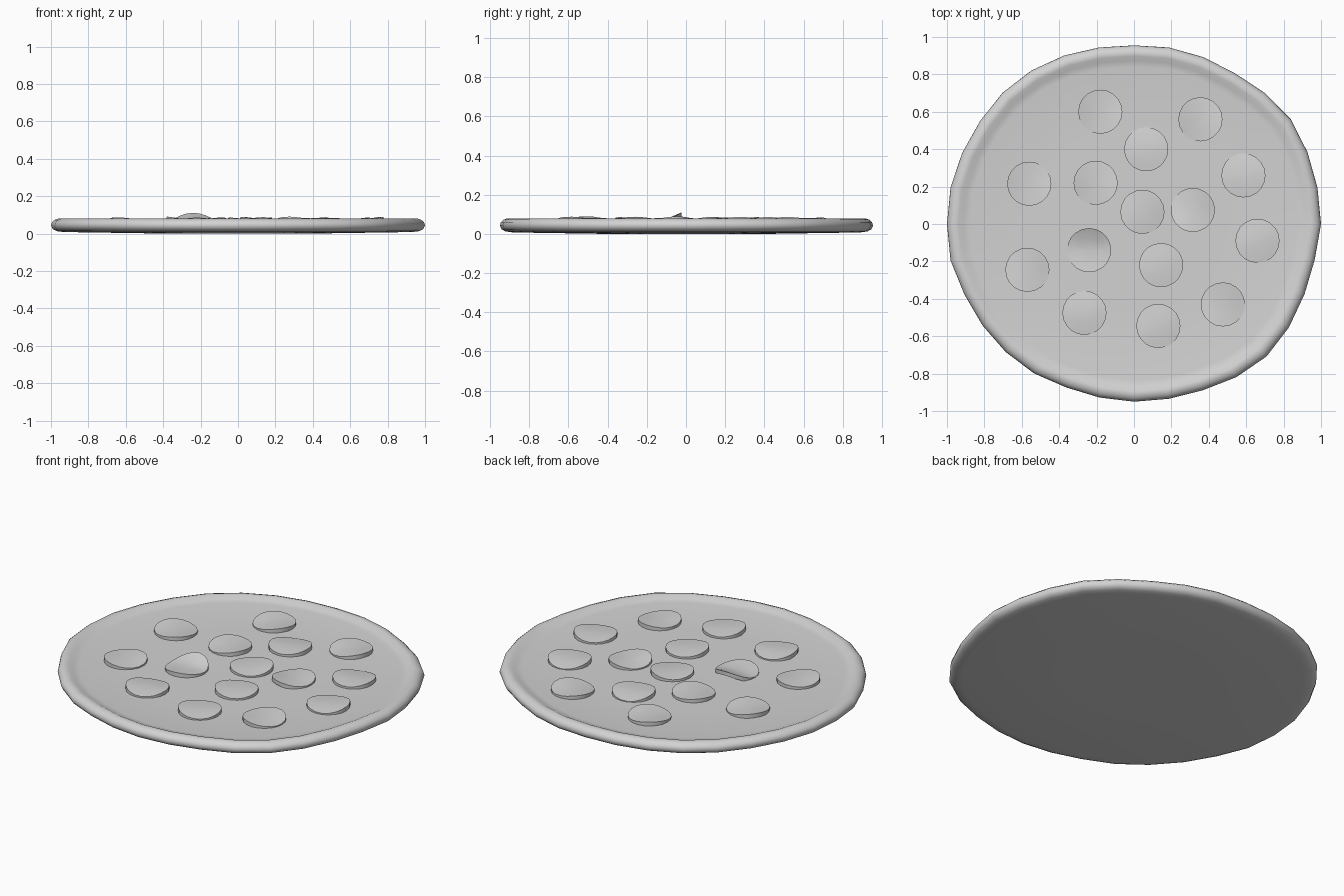
import bpy
import bmesh
import math
import random

cube = bpy.data.objects.get("Cube")
if cube:
    bpy.data.objects.remove(cube, do_unlink=True)

random.seed(4)

# Single plain grey
grey = bpy.data.materials.new("plain_grey")
grey.use_nodes = True
colour = (0.65, 0.65, 0.65, 1.0)
grey.diffuse_color = colour
shader = grey.node_tree.nodes["Principled BSDF"]
shader.inputs["Base Color"].default_value = colour


def finish(bm, name, angle):
    """Turn a bmesh into a smooth-shaded object with sharp edges kept."""
    bmesh.ops.recalc_face_normals(bm, faces=bm.faces)
    mesh = bpy.data.meshes.new(name)
    bm.to_mesh(mesh)
    bm.free()
    mesh.materials.append(grey)
    obj = bpy.data.objects.new(name, mesh)
    bpy.context.collection.objects.link(obj)
    bpy.ops.object.select_all(action="DESELECT")
    obj.select_set(True)
    bpy.context.view_layer.objects.active = obj
    bpy.ops.object.shade_smooth_by_angle(angle=math.radians(angle))
    return obj


def skin(bm, rings, start, end):
    """Bridge neighbouring rings and close both ends with a fan."""
    count = len(rings[0])
    for lower, upper in zip(rings, rings[1:]):
        for i in range(count):
            j = (i + 1) % count
            bm.faces.new((lower[i], lower[j], upper[j], upper[i]))
    for ring, point in ((rings[0], start), (rings[-1], end)):
        tip = bm.verts.new(point)
        for i in range(count):
            bm.faces.new((ring[i], ring[(i + 1) % count], tip))


def build_crust():
    # Hand-shaped outline: radius in percent at equal angles
    outline = [100, 100, 100.4, 100.8, 99, 97, 96.6, 96.2,
               95.5, 96.2, 97.5, 98.7, 99.3, 99, 99.4, 100,
               100, 100, 98.2, 97.5, 96.9, 96.1, 94.6, 94.6,
               95, 95.3, 96.2, 98.5, 100.2, 99.6, 98.6, 98.5]
    # Cross-section from the underside, round the rim, to the sunken top
    section = [(0.4, 0), (0.93, 0.008), (0.97, 0.013), (0.99, 0.023),
               (1, 0.042), (0.995, 0.06), (0.98, 0.073), (0.96, 0.08),
               (0.94, 0.078), (0.915, 0.066), (0.88, 0.061), (0.5, 0.06)]
    bm = bmesh.new()
    step = math.tau / len(outline)
    rings = []
    for scale, z in section:
        ring = []
        for i, percent in enumerate(outline):
            r = scale * percent / 100
            ring.append(bm.verts.new((r * math.cos(i * step),
                                      r * math.sin(i * step), z)))
        rings.append(ring)
    skin(bm, rings, (0, 0, 0), (0, 0, 0.06))
    return finish(bm, "crust_base", 50)


def build_slice(name, cx, cy, lift):
    # Thin round slab, bent like a saddle and tilted a little
    radius, sides = 0.118, 20
    turn = random.uniform(0, math.tau)
    lean = random.uniform(0, math.tau)
    bend = random.uniform(0.006, 0.010)

    def place(bm, share, angle, z):
        wave = bend * share ** 2 * math.cos(2 * angle + turn)
        wave += 0.004 * share * math.cos(angle - lean)
        # Curled edge towards the back
        wave += lift * max(0, share * math.sin(angle)) ** 2
        return bm.verts.new((cx + radius * share * math.cos(angle),
                             cy + radius * share * math.sin(angle), z + wave))

    bm = bmesh.new()
    bottom, top = 0.053, 0.077
    rings = []
    for share, z in ((0.55, bottom), (1, bottom), (1, top), (0.55, top)):
        rings.append([place(bm, share, math.tau * i / sides, z)
                      for i in range(sides)])
    skin(bm, rings, (cx, cy, bottom), (cx, cy, top))
    return finish(bm, name, 40)


build_crust()

# Scattered topping slices
centres = [(-0.18, 0.6), (0.355, 0.56), (0.065, 0.4), (-0.56, 0.215),
           (-0.205, 0.22), (0.585, 0.26), (0.045, 0.065), (0.315, 0.075),
           (0.66, -0.09), (-0.57, -0.245), (-0.24, -0.14), (0.145, -0.22),
           (-0.265, -0.475), (0.13, -0.545), (0.475, -0.43)]
for number, (x, y) in enumerate(centres, 1):
    curled = (x, y) == (-0.24, -0.14)
    build_slice(f"topping_slice_{number}", x, y, 0.022 if curled else 0)
